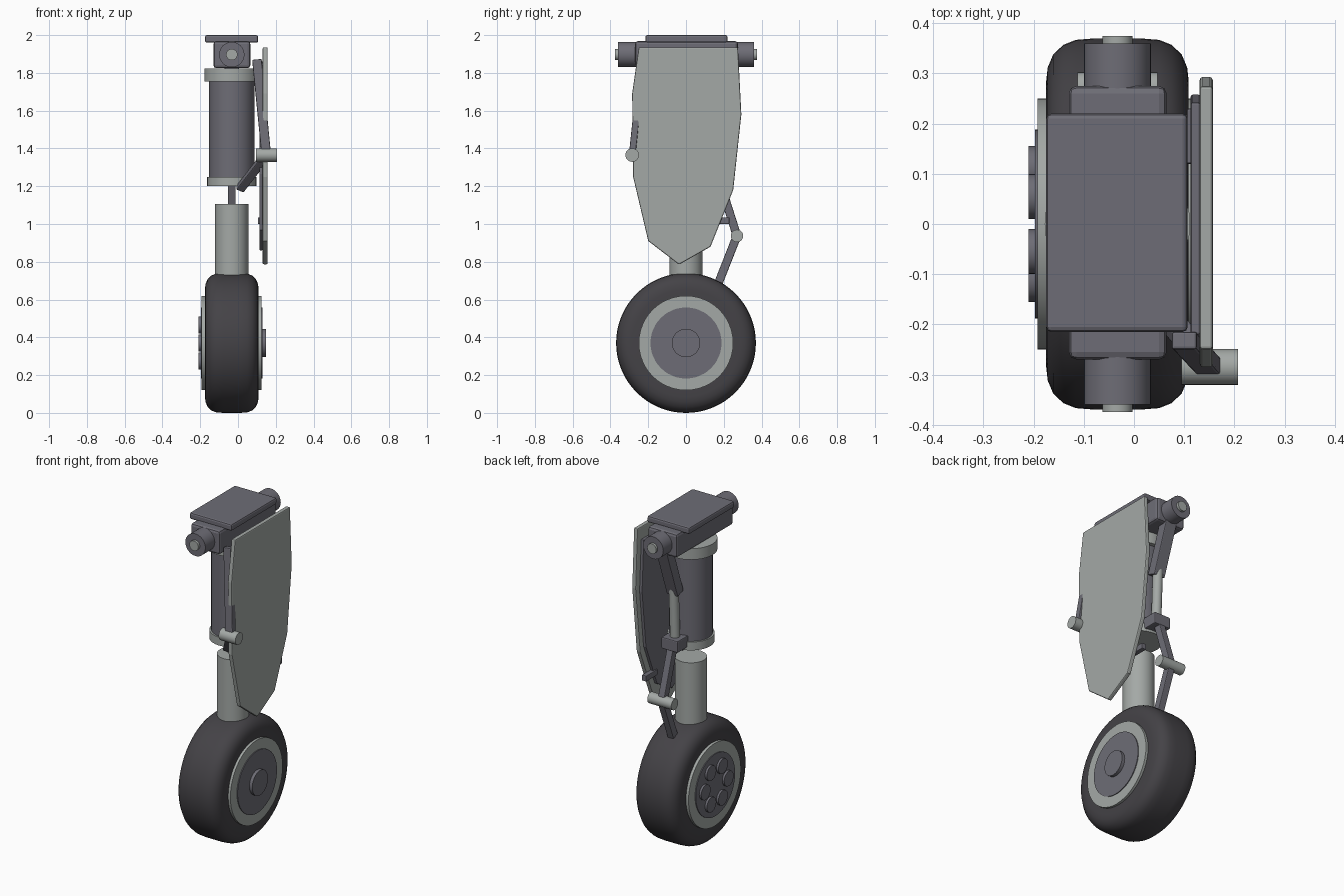
import bpy, bmesh, math
from mathutils import Vector, Matrix

if "Cube" in bpy.data.objects:
    bpy.data.objects.remove(bpy.data.objects["Cube"])


def material(name, rgb):
    m = bpy.data.materials.new(name)
    m.diffuse_color = (*rgb, 1)
    m.use_nodes = True
    m.node_tree.nodes["Principled BSDF"].inputs["Base Color"].default_value = m.diffuse_color
    return m


DARK = material("dark grey metal", (0.155, 0.152, 0.18))
LIGHT = material("light grey metal", (0.37, 0.395, 0.38))
RUBBER = material("black rubber", (0.058, 0.055, 0.062))
CX = -0.033          # strut and wheel centre line
AXLE = 0.37          # wheel centre height


def finish(name, bm, mat, bevel=0.0, smooth=True):
    bmesh.ops.recalc_face_normals(bm, faces=bm.faces)
    me = bpy.data.meshes.new(name)
    bm.to_mesh(me)
    bm.free()
    ob = bpy.data.objects.new(name, me)
    bpy.context.collection.objects.link(ob)
    me.materials.append(mat)
    if bevel:
        mod = ob.modifiers.new("edge", 'BEVEL')
        mod.width, mod.segments = bevel, 2
        mod.limit_method, mod.angle_limit = 'ANGLE', math.radians(40)
    if smooth:
        bpy.ops.object.select_all(action='DESELECT')
        ob.select_set(True)
        bpy.context.view_layer.objects.active = ob
        bpy.ops.object.shade_smooth_by_angle(angle=math.radians(35))
    return ob


def frame(a, b):
    """Matrix at the middle of a-b with z along it and x kept near world x."""
    a, b = Vector(a), Vector(b)
    z = (b - a).normalized()
    ref = Vector((1, 0, 0)) if abs(z.x) < 0.95 else Vector((0, 1, 0))
    x = (ref - z * ref.dot(z)).normalized()
    rot = Matrix((x, z.cross(x), z)).transposed().to_4x4()
    return Matrix.Translation((a + b) / 2) @ rot, (b - a).length


def rod(name, a, b, r, mat, seg=32, bevel=0.0):
    m, length = frame(a, b)
    bm = bmesh.new()
    bmesh.ops.create_cone(bm, cap_ends=True, segments=seg, radius1=r, radius2=r,
                          depth=length, matrix=m)
    return finish(name, bm, mat, bevel)


def bar(name, a, b, w, d, mat, bevel=0.005):
    m, length = frame(a, b)
    bm = bmesh.new()
    bmesh.ops.create_cube(bm, size=1, matrix=m @ Matrix.Diagonal((w, d, length, 1)))
    return finish(name, bm, mat, bevel, smooth=False)


def box(name, lo, hi, mat, bevel=0.01):
    mx, my = (lo[0] + hi[0]) / 2, (lo[1] + hi[1]) / 2
    return bar(name, (mx, my, lo[2]), (mx, my, hi[2]),
               hi[0] - lo[0], hi[1] - lo[1], mat, bevel)


def plate(name, outline, x0, x1, mat, bevel):
    bm = bmesh.new()
    f = bm.faces.new([bm.verts.new((x0, y, z)) for y, z in outline])
    ext = bmesh.ops.extrude_face_region(bm, geom=[f])["geom"]
    bmesh.ops.translate(bm, vec=(x1 - x0, 0, 0),
                        verts=[v for v in ext if isinstance(v, bmesh.types.BMVert)])
    return finish(name, bm, mat, bevel, smooth=False)


# mounting plate, block and trunnions
box("top_plate", (-0.175, -0.215, 1.96), (0.107, 0.22, 2.0), DARK)
box("mount_block", (-0.13, -0.27, 1.825), (0.065, 0.275, 1.968), DARK, 0.015)
for s, side in ((-1, "front"), (1, "back")):
    rod(side + "_trunnion", (CX, s * 0.25, 1.897), (CX, s * 0.36, 1.897), 0.067, DARK)
    rod(side + "_pin", (CX, s * 0.35, 1.897), (CX, s * 0.375, 1.897), 0.03, LIGHT)

# shock strut
rod("upper_collar", (CX, 0, 1.755), (CX, 0, 1.822), 0.145, LIGHT, 40)
rod("strut_barrel", (CX, 0, 1.21), (CX, 0, 1.80), 0.12, DARK, 40)
rod("lower_collar", (CX, 0, 1.20), (CX, 0, 1.25), 0.13, LIGHT, 40)
rod("strut_piston", (CX, 0, 0.45), (CX, 0, 1.105), 0.088, LIGHT, 40)

# tyre, revolved around the axle
half = [(0.142, 0.235), (0.142, 0.285), (0.139, 0.312), (0.128, 0.338),
        (0.108, 0.357), (0.083, 0.367), (0.045, 0.37)]
profile = half + [(-x, r) for x, r in reversed(half)]
bm = bmesh.new()
vs = [bm.verts.new((CX + x, 0, AXLE + r)) for x, r in profile]
es = [bm.edges.new((vs[i], vs[(i + 1) % len(vs)])) for i in range(len(vs))]
bmesh.ops.spin(bm, geom=vs + es, cent=(CX, 0, AXLE), axis=(1, 0, 0),
               angle=math.tau, steps=64, use_merge=True)
bmesh.ops.remove_doubles(bm, verts=bm.verts, dist=1e-5)
finish("tyre", bm, RUBBER)

# wheel discs
for name, x0, x1, r, mat in (("wheel_rim", -0.192, 0.124, 0.25, LIGHT),
                             ("wheel_disc", -0.197, 0.129, 0.188, DARK),
                             ("hub_cap", 0.10, 0.148, 0.075, DARK)):
    rod(name, (x0, 0, AXLE), (x1, 0, AXLE), r, mat, 48)
for i in range(6):
    a = i * math.tau / 6
    y, z = 0.11 * math.cos(a), AXLE + 0.11 * math.sin(a)
    rod("wheel_bolt", (-0.21, y, z), (-0.18, y, z), 0.045, DARK, 24)

# door: outer skin and smaller inner panel
outline = [(-0.25, 1.935), (-0.285, 1.69), (-0.28, 1.25), (-0.2, 0.91), (-0.037, 0.785),
           (0.13, 0.88), (0.25, 1.18), (0.293, 1.58), (0.275, 1.935)]
plate("door_skin", outline, 0.131, 0.157, LIGHT, 0.006)
inner = [(y * 0.88, 1.36 + (z - 1.36) * 0.87) for y, z in outline]
plate("door_inner_panel", inner, 0.113, 0.132, DARK, 0.004)
box("door_bracket", (0.105, 0.12, 1.0), (0.135, 0.23, 1.035), DARK, 0.004)

# front door linkage
knee = Vector((0.15, -0.285, 1.365))
rod("door_link_pivot", (0.095, knee.y, knee.z), (0.207, knee.y, knee.z), 0.036, LIGHT, 24)
bar("door_upper_link", (0.10, -0.232, 1.87), knee, 0.05, 0.035, DARK)
bar("door_lower_link", knee, (0.01, -0.115, 1.185), 0.045, 0.035, DARK)

# rear actuator
bar("actuator_body", (CX, 0.255, 1.85), (CX, 0.15, 1.55), 0.075, 0.06, DARK)
rod("actuator_rod", (CX, 0.165, 1.60), (CX, 0.15, 1.26), 0.028, LIGHT, 24)
box("actuator_bracket", (CX - 0.055, 0.08, 1.215), (CX + 0.055, 0.205, 1.285), DARK, 0.006)

# torque links
rod("torque_link_pivot", (CX - 0.08, 0.27, 0.937), (CX + 0.08, 0.27, 0.937), 0.033, LIGHT, 24)
bar("torque_upper_link", (CX, 0.175, 1.235), (CX, 0.27, 0.937), 0.042, 0.045, DARK)
bar("torque_lower_link", (CX, 0.27, 0.937), (CX, 0.165, 0.67), 0.042, 0.045, DARK)
